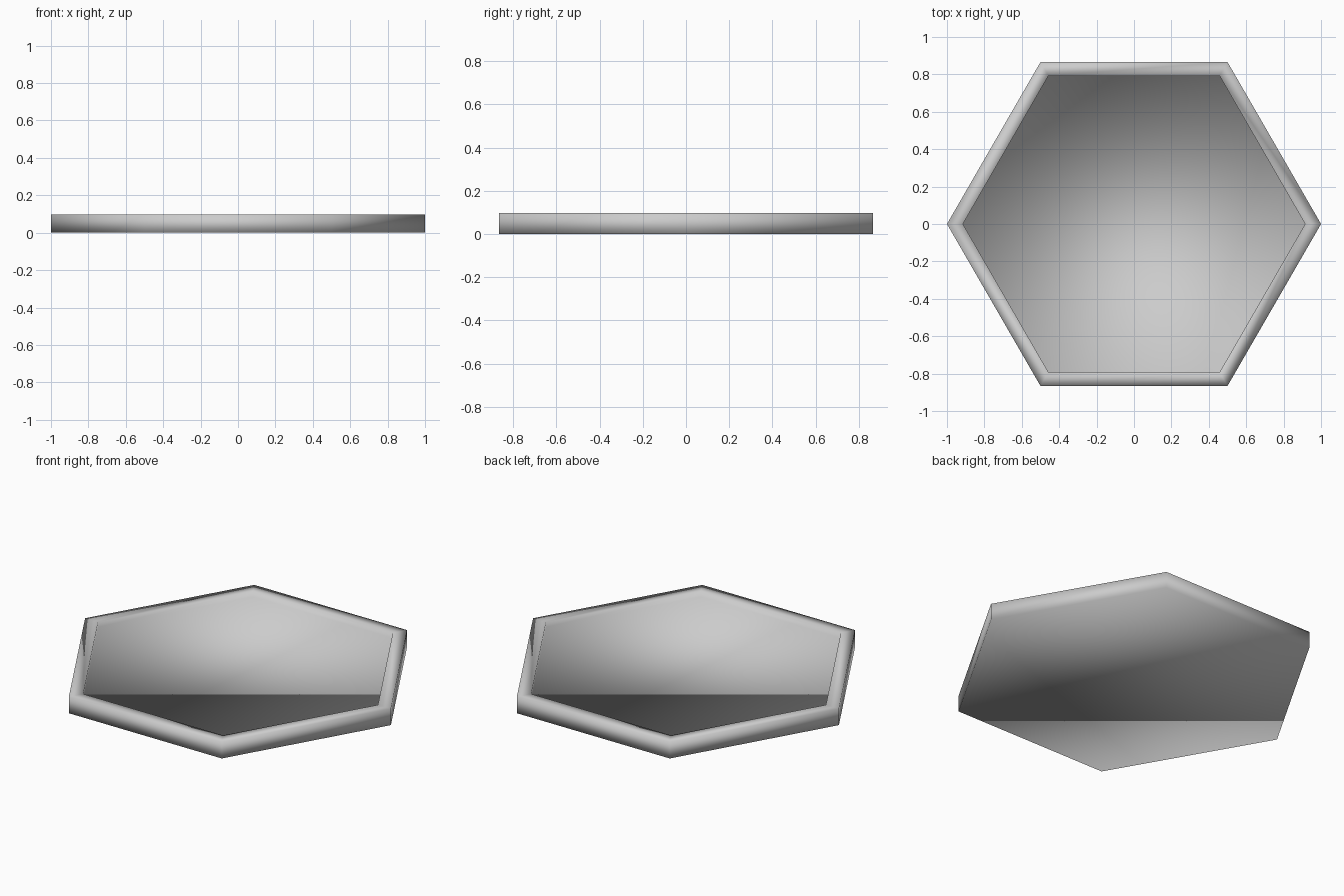
import bpy
import bmesh
from math import cos, sin, pi

cube = bpy.data.objects.get("Cube")
if cube:
    bpy.data.objects.remove(cube, do_unlink=True)

SIDES = 6
OUTER = 1.0
INNER = 0.915
HEIGHT = 0.097
RECESS = 0.03

# Single plain grey finish
grey = bpy.data.materials.new("plain_grey")
grey.use_nodes = True
colour = (0.6, 0.6, 0.6, 1.0)
grey.diffuse_color = colour
grey.node_tree.nodes["Principled BSDF"].inputs["Base Color"].default_value = colour


def ring(bm, radius, z):
    """One hexagonal loop of vertices with corners on the x axis."""
    return [bm.verts.new((radius * cos(2 * pi * i / SIDES),
                          radius * sin(2 * pi * i / SIDES), z))
            for i in range(SIDES)]


# Hexagonal tray: base, outer wall, rim, inner wall and recessed floor
bm = bmesh.new()
profile = [(OUTER, 0), (OUTER, HEIGHT), (INNER, HEIGHT), (INNER, HEIGHT - RECESS)]
rings = [ring(bm, r, z) for r, z in profile]
for low, high in zip(rings, rings[1:]):
    for i in range(SIDES):
        j = (i + 1) % SIDES
        bm.faces.new((low[i], low[j], high[j], high[i]))
bm.faces.new(list(reversed(rings[0])))
bm.faces.new(rings[-1])
bmesh.ops.recalc_face_normals(bm, faces=bm.faces)

# Every edge is smooth, so the shading rolls across the rim and floor
for face in bm.faces:
    face.smooth = True

mesh = bpy.data.meshes.new("hexagonal_tray")
bm.to_mesh(mesh)
bm.free()
mesh.materials.append(grey)
tray = bpy.data.objects.new("hexagonal_tray", mesh)
bpy.context.collection.objects.link(tray)
